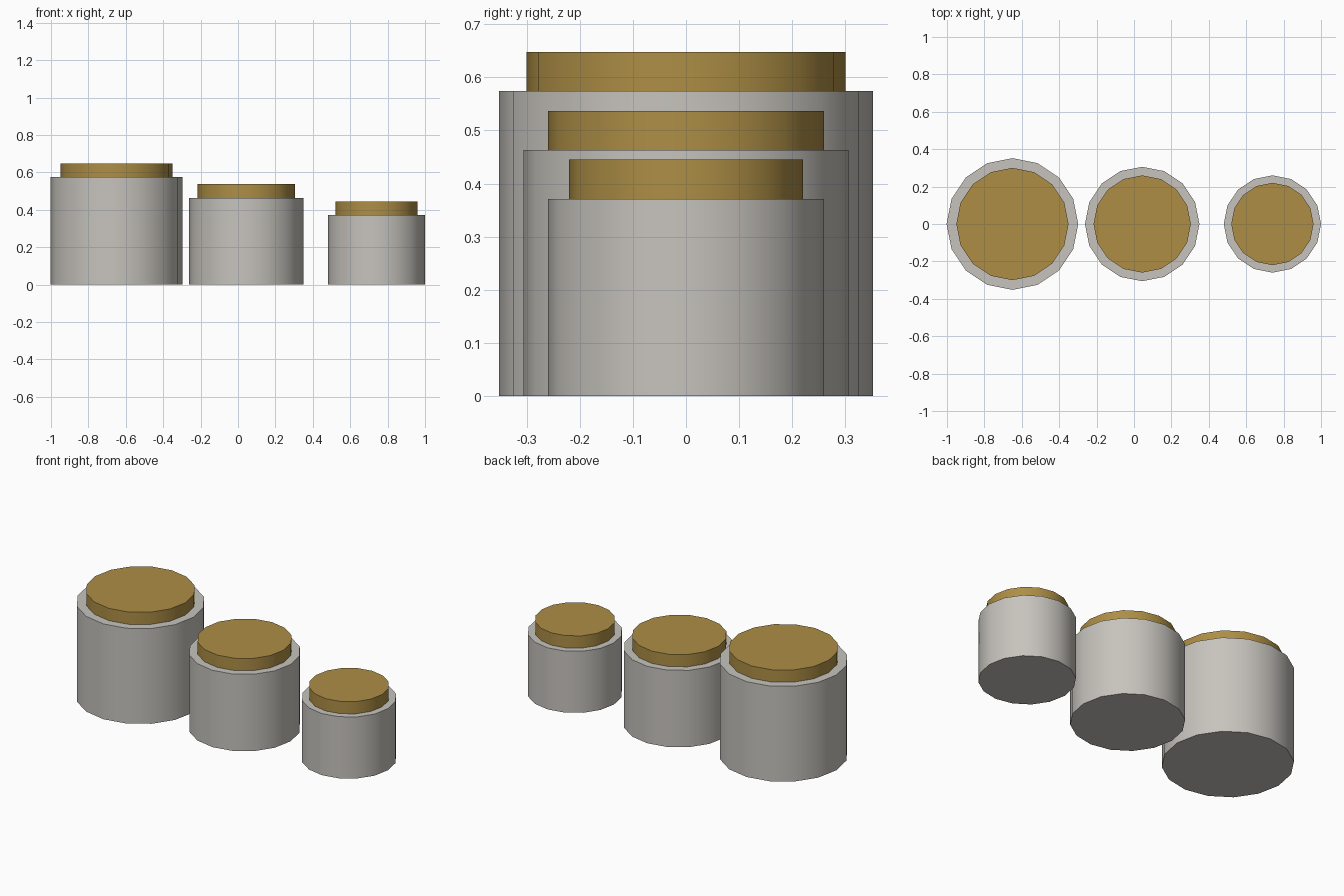
import bpy
import math

if "Cube" in bpy.data.objects:
    bpy.data.objects.remove(bpy.data.objects["Cube"])


def make_material(name, color):
    m = bpy.data.materials.new(name)
    m.diffuse_color = (*color, 1.0)
    m.use_nodes = True
    m.node_tree.nodes["Principled BSDF"].inputs["Base Color"].default_value = m.diffuse_color
    return m


steel = make_material("brushed_steel", (0.57, 0.55, 0.51))
brass = make_material("brass", (0.42, 0.27, 0.06))


def drum(name, x, radius, z0, z1, mat):
    """16-sided closed cylinder between two heights, smooth round the side."""
    bpy.ops.mesh.primitive_cylinder_add(
        vertices=16, radius=radius, depth=z1 - z0, location=(x, 0, (z0 + z1) / 2))
    ob = bpy.context.object
    ob.name = name
    ob.data.materials.append(mat)
    bpy.ops.object.shade_smooth_by_angle(angle=math.radians(35))
    return ob


# Size, centre x, body radius, body height, lid radius
LID_HEIGHT = 0.074
canisters = [
    ("large", -0.65, 0.352, 0.574, 0.30),
    ("medium", 0.044, 0.306, 0.463, 0.26),
    ("small", 0.74, 0.26, 0.371, 0.22),
]
for size, x, r, h, lid_r in canisters:
    drum(size + "_canister_body", x, r, 0, h, steel)
    drum(size + "_canister_lid", x, lid_r, h, h + LID_HEIGHT, brass)
